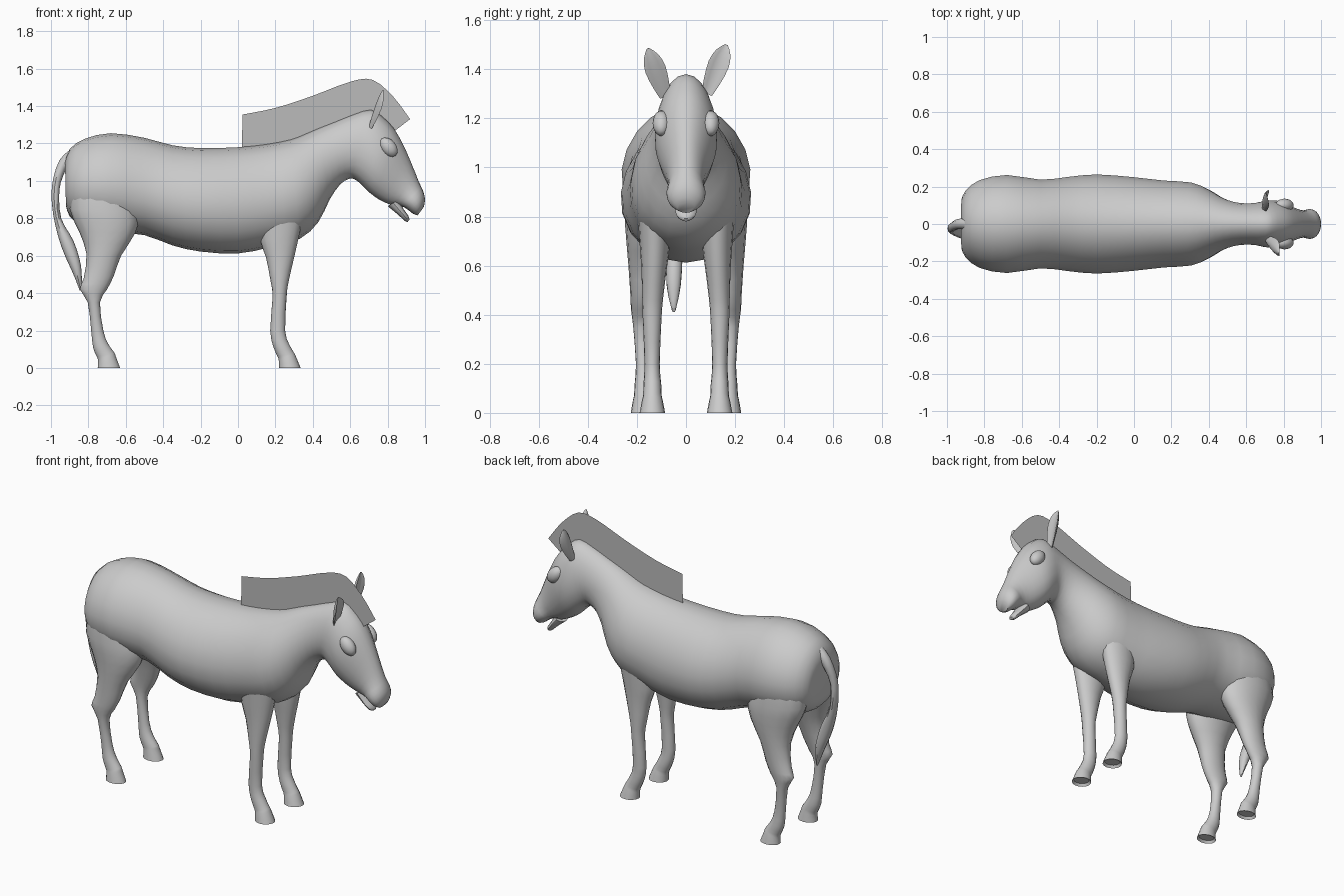
import bpy, bmesh, math
from mathutils import Vector, Matrix

if "Cube" in bpy.data.objects:
    bpy.data.objects.remove(bpy.data.objects["Cube"], do_unlink=True)


def make_material(name, value):
    mat = bpy.data.materials.new(name)
    mat.use_nodes = True
    colour = (value, value, value, 1)
    mat.diffuse_color = colour
    mat.node_tree.nodes["Principled BSDF"].inputs["Base Color"].default_value = colour
    return mat


coat = make_material("light grey coat", .6)
hair = make_material("grey mane hair", .5)


def finish(name, bm, mat, mirrored=False):
    """Turn a bmesh into a smooth shaded object, mirrored across y if wanted."""
    mesh = bpy.data.meshes.new(name)
    bm.to_mesh(mesh)
    bm.free()
    mesh.materials.append(mat)
    obj = bpy.data.objects.new(name, mesh)
    bpy.context.collection.objects.link(obj)
    bpy.ops.object.select_all(action='DESELECT')
    obj.select_set(True)
    bpy.context.view_layer.objects.active = obj
    bpy.ops.object.shade_smooth_by_angle(angle=math.radians(40))
    if mirrored:
        mirror = obj.modifiers.new("Mirror", 'MIRROR')
        mirror.use_axis = (False, True, False)
        mirror.use_mirror_merge = False
    return obj


def refine(rows, steps):
    """Add in-between rows along a Catmull-Rom spline."""
    result = []
    last = len(rows) - 1
    for i in range(last):
        group = (rows[max(i - 1, 0)], rows[i], rows[i + 1], rows[min(i + 2, last)])
        for k in range(steps):
            t = k / steps
            result.append([
                b + .5 * t * (c - a + t * (2 * a - 5 * b + 4 * c - d
                                           + t * (3 * (b - c) + d - a)))
                for a, b, c, d in zip(*group)])
    result.append(list(rows[last]))
    return result


def section(row, sides, pinch):
    """Oval between two (x, z) points, with a half width and a y centre."""
    x1, z1, x2, z2, width, y = row
    centre = Vector(((x1 + x2) / 2, y, (z1 + z2) / 2))
    half = Vector(((x1 - x2) / 2, 0, (z1 - z2) / 2))
    ring = []
    for i in range(sides):
        t = math.tau * i / sides
        across = width * math.sin(t) * (1 - pinch * math.cos(t))
        ring.append(centre + half * math.cos(t) + Vector((0, across, 0)))
    return ring


def skin(rings, hollow_end=False):
    """Bridge rings of points and cap both ends."""
    bm = bmesh.new()
    loops = [[bm.verts.new(p) for p in ring] for ring in rings]
    count = len(loops[0])
    for low, high in zip(loops, loops[1:]):
        for i in range(count):
            j = (i + 1) % count
            bm.faces.new((low[i], low[j], high[j], high[i]))
    bm.faces.new(loops[0])
    end = bm.faces.new(loops[-1])
    bmesh.ops.recalc_face_normals(bm, faces=bm.faces)
    if hollow_end:
        bmesh.ops.inset_individual(bm, faces=[end], thickness=.01, depth=-.015)
    return bm


def loft(name, rows, sides=16, steps=2, pinch=0, mirrored=False, hollow_end=False):
    rings = [section(r, sides, pinch) for r in refine(rows, steps)]
    return finish(name, skin(rings, hollow_end), coat, mirrored)


# Trunk and neck: top x, z, bottom x, z, half width, from rump to throat
trunk = [
    (-.925, 1.10, -.92, .87, .13), (-.9, 1.17, -.9, .81, .18),
    (-.82, 1.225, -.83, .76, .235), (-.68, 1.255, -.68, .73, .262),
    (-.5, 1.23, -.5, .71, .237), (-.35, 1.19, -.35, .655, .252),
    (-.2, 1.175, -.2, .622, .265), (0, 1.18, 0, .612, .25),
    (.15, 1.195, .17, .645, .232), (.28, 1.22, .33, .69, .222),
    (.36, 1.25, .43, .78, .185), (.43, 1.28, .49, .9, .145),
    (.52, 1.315, .545, .98, .118), (.62, 1.355, .59, 1.01, .11),
]
# Head: same layout, from poll to upper lip
head = [
    (.71, 1.38, .62, 1.01, .115), (.77, 1.345, .655, .985, .125),
    (.83, 1.285, .7, .94, .125), (.88, 1.2, .755, .9, .105),
    (.925, 1.1, .81, .875, .082), (.965, 1.0, .86, .868, .072),
    (.99, .945, .895, .855, .08), (1.0, .9, .935, .825, .068),
    (.993, .86, .96, .815, .035),
]
loft("body_and_head", [r + (0,) for r in trunk + head], sides=20, pinch=.1)

# Lower jaw, slightly open
jaw = [(.86, .9, .8, .865, .05), (.885, .85, .855, .82, .046),
       (.91, .815, .89, .787, .036), (.917, .793, .907, .78, .012)]
loft("lower_jaw", [r + (0,) for r in jaw], sides=12)

# Legs: front x, z, back x, z, half width, y centre, from top to hoof
hind_leg = [
    (-.58, 1.0, -.88, 1.0, .09, .14), (-.53, .83, -.9, .85, .105, .145),
    (-.55, .72, -.85, .73, .09, .155), (-.625, .6, -.81, .61, .065, .17),
    (-.665, .49, -.825, .48, .047, .18), (-.7, .42, -.845, .42, .04, .184),
    (-.738, .35, -.803, .35, .033, .182), (-.72, .2, -.785, .2, .028, .176),
    (-.695, .13, -.775, .11, .034, .175), (-.66, .08, -.755, .06, .036, .176),
    (-.655, .065, -.748, .04, .039, .177), (-.63, 0, -.75, 0, .047, .178),
]
front_leg = [
    (.36, .86, .1, .86, .07, .13), (.325, .7, .12, .68, .062, .127),
    (.3, .59, .15, .59, .052, .13), (.27, .46, .175, .46, .042, .136),
    (.26, .38, .185, .38, .038, .138), (.252, .2, .172, .2, .031, .138),
    (.272, .13, .19, .11, .036, .137), (.3, .08, .212, .06, .038, .137),
    (.308, .065, .218, .04, .042, .137), (.335, 0, .22, 0, .052, .137),
]
loft("hind_legs", hind_leg, mirrored=True, hollow_end=True)
loft("front_legs", front_leg, mirrored=True, hollow_end=True)

# Tail, hanging clear of the rump and swinging to one side
tail = [
    (-.88, 1.18, -.89, 1.1, .03, 0), (-.955, 1.11, -.925, 1.05, .028, 0),
    (-.995, .97, -.955, .95, .024, -.02), (-.988, .82, -.945, .8, .028, -.03),
    (-.945, .65, -.88, .68, .034, -.045), (-.88, .5, -.84, .55, .03, -.05),
    (-.845, .41, -.835, .43, .008, -.05),
]
loft("tail", tail, sides=10, steps=3)


# Ears: cupped leaves opening forward
def ear(name, base, tip):
    base, tip = Vector(base), Vector(tip)
    axis = tip - base
    thin = Vector((1, 0, 0))
    thin = (thin - axis * thin.dot(axis) / axis.length_squared).normalized()
    wide = axis.cross(thin).normalized()
    rings = []
    for along, width in refine([(0, .022), (.25, .034), (.6, .043),
                                (.85, .031), (1, .006)], 2):
        ring = []
        for i in range(12):
            t = math.tau * i / 12
            depth = .25 * math.cos(t) + .5 * math.sin(t) ** 2
            ring.append(base + axis * along
                        + wide * width * math.sin(t) + thin * width * depth)
        rings.append(ring)
    finish(name, skin(rings), coat)


ear("right_ear", (.705, -.085, 1.29), (.775, -.155, 1.485))
ear("left_ear", (.69, .085, 1.3), (.705, .165, 1.5))

# Brow ridges around the eyes
bm = bmesh.new()
shape = (Matrix.Translation((.805, .1, 1.18))
         @ Matrix.Rotation(math.radians(50), 4, 'Y')
         @ Matrix.Diagonal((.06, .036, .04, 1)))
bmesh.ops.create_uvsphere(bm, u_segments=14, v_segments=8, radius=1, matrix=shape)
finish("brows", bm, coat, mirrored=True)

# Mane: a single thin sheet along the crest
mane = [(.025, 1.355, .02, 1.17), (.2, 1.39, .2, 1.19), (.4, 1.455, .4, 1.255),
        (.6, 1.53, .6, 1.335), (.72, 1.54, .7, 1.365), (.83, 1.45, .77, 1.33),
        (.92, 1.33, .835, 1.265)]
bm = bmesh.new()
pairs = [(bm.verts.new((a, 0, b)), bm.verts.new((c, 0, d)))
         for a, b, c, d in refine(mane, 3)]
for (t1, b1), (t2, b2) in zip(pairs, pairs[1:]):
    bm.faces.new((b1, b2, t2, t1))
finish("mane", bm, hair)
